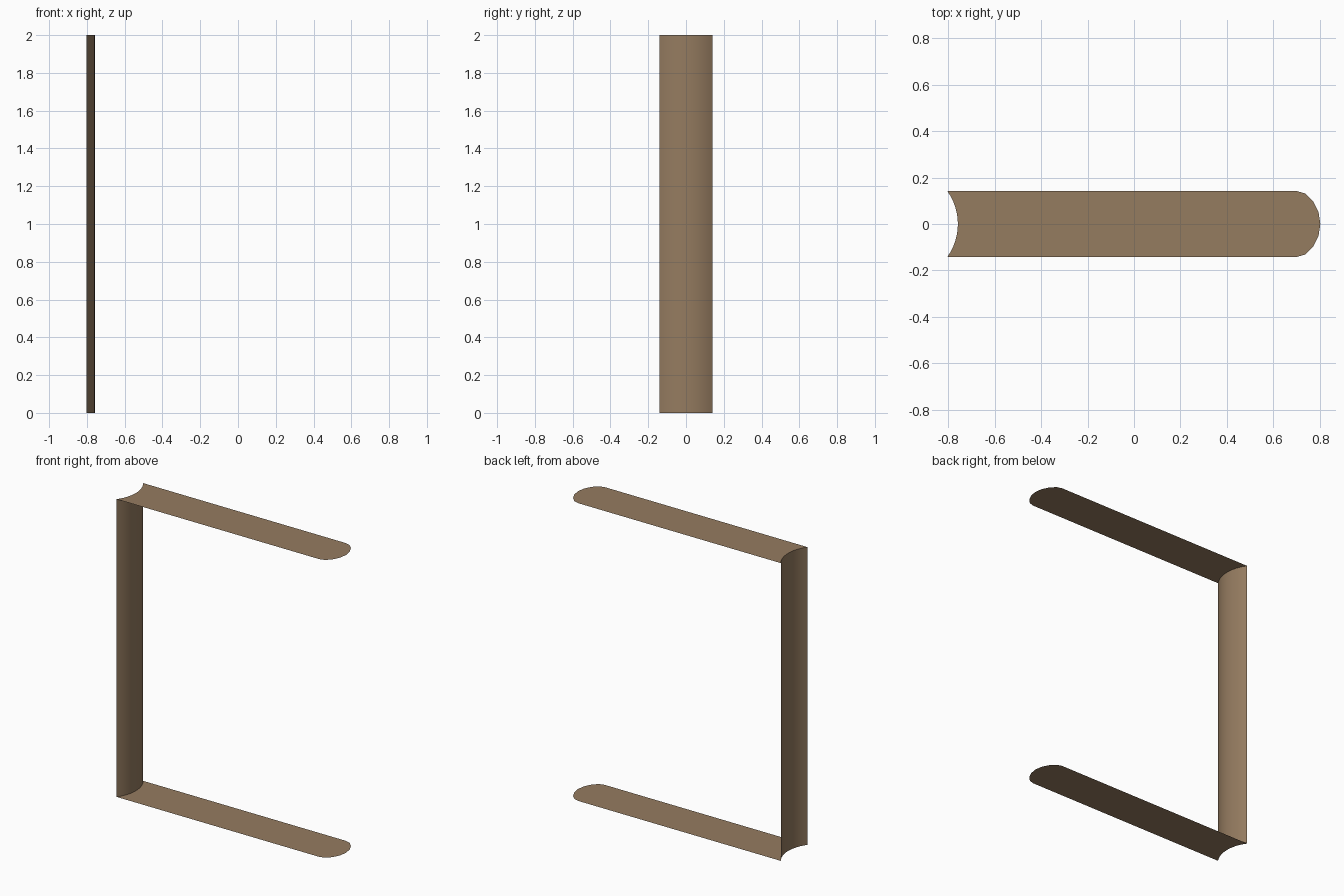
import bpy, bmesh, math

if "Cube" in bpy.data.objects:
    bpy.data.objects.remove(bpy.data.objects["Cube"])

# Colour
tan = bpy.data.materials.new("tan_brown")
tan.diffuse_color = (0.30, 0.20, 0.117, 1)
tan.use_nodes = True
tan.node_tree.nodes["Principled BSDF"].inputs["Base Color"].default_value = tan.diffuse_color

HALF_W, BACK_X, BULGE = 0.141, -0.803, 0.045

# Hollow end: arc bowing towards +x, from -y to +y
R = (HALF_W ** 2 + BULGE ** 2) / (2 * BULGE)
A = math.asin(HALF_W / R)
arc = []
for i in range(13):
    t = -A + 2 * A * i / 12
    arc.append((BACK_X + BULGE - R + R * math.cos(t), R * math.sin(t)))

# Rounded tip, upper half, mirrored for the lower half
tip = [(0.703, HALF_W), (0.738, 0.131), (0.770, 0.099), (0.794, 0.052)]
tip_loop = [(x, -y) for x, y in tip] + [(0.802, 0)] + tip[::-1]
outline = tip_loop + arc[::-1]


def finish(name, bm):
    mesh = bpy.data.meshes.new(name)
    bm.to_mesh(mesh)
    bm.free()
    mesh.materials.append(tan)
    obj = bpy.data.objects.new(name, mesh)
    bpy.context.collection.objects.link(obj)
    return obj


# Flat top and bottom strips
for name, z in (("bottom_strip", 0), ("top_strip", 2)):
    bm = bmesh.new()
    bm.faces.new([bm.verts.new((x, y, z)) for x, y in outline])
    finish(name, bm)

# Curved upright sheet joining the strips, smooth shaded
bm = bmesh.new()
low = [bm.verts.new((x, y, 0)) for x, y in arc]
high = [bm.verts.new((x, y, 2)) for x, y in arc]
for i in range(len(arc) - 1):
    face = bm.faces.new((low[i], low[i + 1], high[i + 1], high[i]))
    face.smooth = True
finish("curved_upright", bm)
